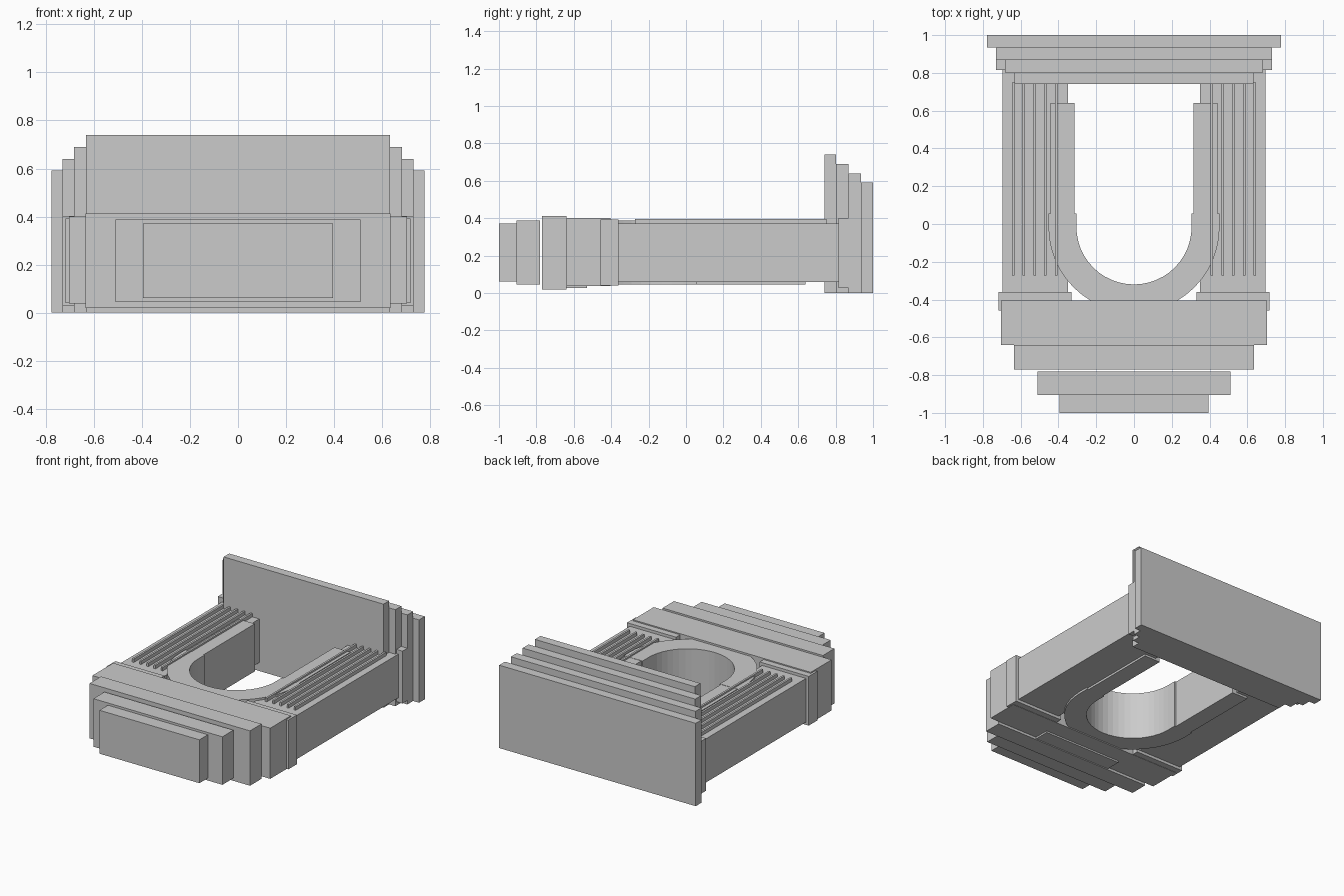
import bpy, bmesh
from math import cos, sin, pi

if "Cube" in bpy.data.objects:
    bpy.data.objects.remove(bpy.data.objects["Cube"])


def box(name, x0, x1, y0, y1, z0, z1):
    bm = bmesh.new()
    bmesh.ops.create_cube(bm, size=1)
    for v in bm.verts:
        v.co = ((x0 + x1) / 2 + v.co.x * (x1 - x0),
                (y0 + y1) / 2 + v.co.y * (y1 - y0),
                (z0 + z1) / 2 + v.co.z * (z1 - z0))
    return finish(name, bm)


def finish(name, bm):
    mesh = bpy.data.meshes.new(name)
    bm.to_mesh(mesh)
    bm.free()
    ob = bpy.data.objects.new(name, mesh)
    bpy.context.collection.objects.link(ob)
    return ob


def pair(name, x0, x1, *rest):
    ob = box(name, x0, x1, *rest)
    ob.modifiers.new("mirror", 'MIRROR')
    return ob


# Stepped back plates: half width, y range, top
for i, (w, y0, y1, top) in enumerate([(0.777, 0.935, 1.0, 0.592), (0.73, 0.87, 0.935, 0.64),
                                      (0.682, 0.803, 0.87, 0.69), (0.632, 0.74, 0.803, 0.74)]):
    box(f"back_plate_{i + 1}", -w, w, y0, y1, 0, top)
pair("back_collar", 0.66, 0.73, 0.815, 0.875, 0.028, 0.402)

# Side arms with raised ribs on top
pair("side_arm", 0.35, 0.697, -0.42, 0.82, 0.06, 0.372)
for i in range(5):
    x = 0.412 + i * 0.057
    pair(f"arm_rib_{i + 1}", x - 0.007, x + 0.007, -0.272, 0.75, 0.36, 0.397)

# U-shaped liner: straight legs plus a half ring
pair("liner_leg", 0.315, 0.442, 0.0, 0.64, 0.045, 0.385)

bm = bmesh.new()
cy, n = -0.015, 24
rows = [(1, 0.055)] + [(cos(-pi * i / n), None) for i in range(n + 1)] + [(-1, 0.055)]
sections = []
for i, (c, y) in enumerate(rows):
    s = sin(-pi * (i - 1) / n)
    sections.append([bm.verts.new((c * r, y if y is not None else cy + s * r, z))
                     for r, z in ((0.305, 0.045), (0.453, 0.045), (0.453, 0.387), (0.305, 0.387))])
for a, b in zip(sections, sections[1:]):
    for k in range(4):
        bm.faces.new((a[k], a[(k + 1) % 4], b[(k + 1) % 4], b[k]))
bm.faces.new(sections[0])
bm.faces.new(sections[-1])
bmesh.ops.recalc_face_normals(bm, faces=bm.faces)
finish("liner_ring", bm)

# Front blocks, collar and underside panel
pair("front_collar", 0.33, 0.718, -0.457, -0.36, 0.04, 0.392)
box("front_block", -0.703, 0.703, -0.64, -0.405, 0.038, 0.4)
box("underside_panel", -0.31, 0.31, -0.64, -0.53, 0.026, 0.06)
box("front_step_1", -0.634, 0.634, -0.77, -0.64, 0.02, 0.412)
box("front_step_2", -0.51, 0.51, -0.905, -0.78, 0.045, 0.388)
box("front_step_3", -0.395, 0.395, -1.0, -0.905, 0.062, 0.372)
